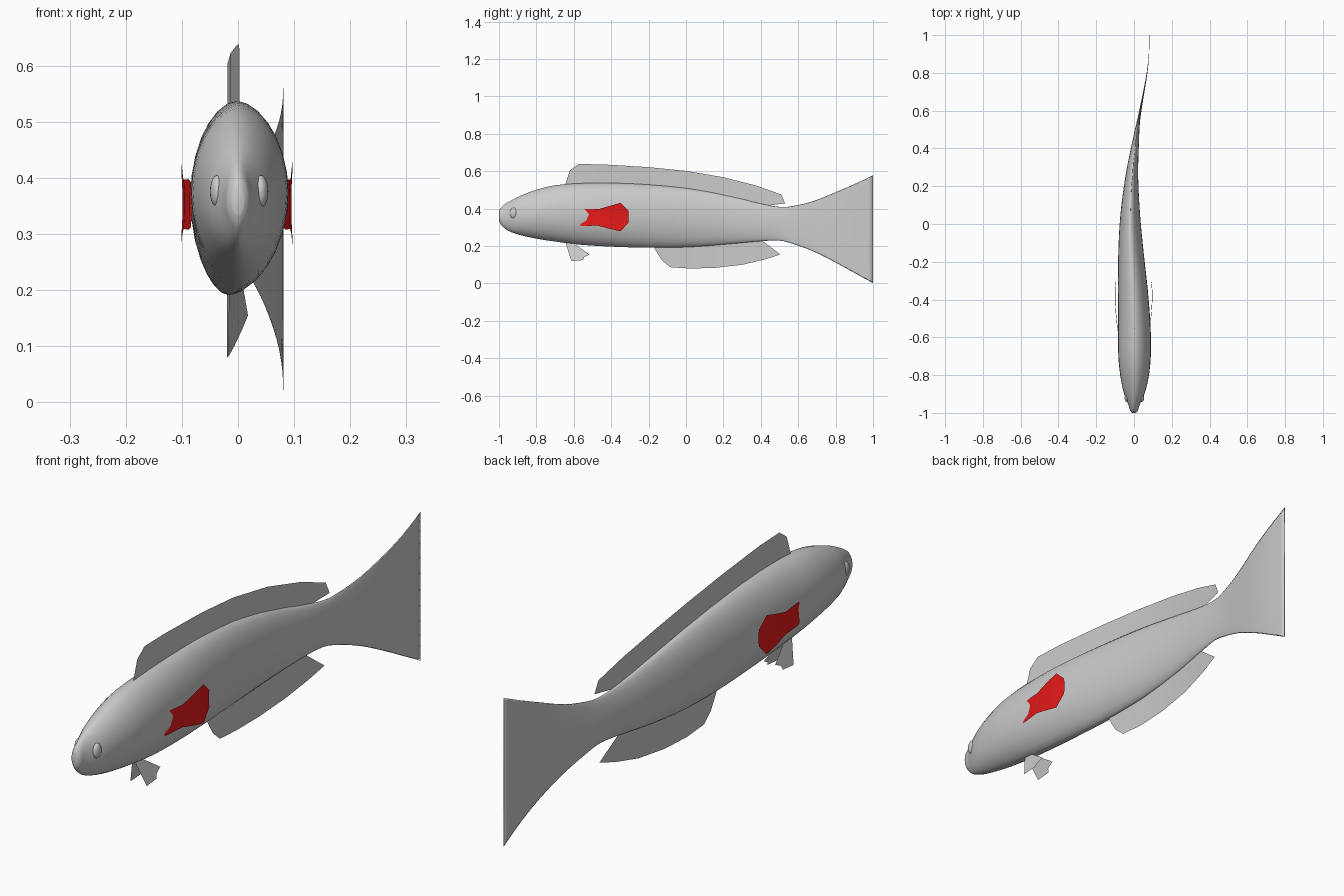
import bpy, bmesh, math
from mathutils import Vector

if "Cube" in bpy.data.objects:
    bpy.data.objects.remove(bpy.data.objects["Cube"])

# Body stations: y, bottom z, top z, half width, spine x
STATIONS = [
    (-1.0, .335, .385, .010, 0), (-.99, .315, .405, .020, 0),
    (-.965, .291, .426, .027, 0), (-.93, .273, .446, .042, .001),
    (-.88, .257, .471, .060, .002), (-.8, .240, .501, .076, .003),
    (-.7, .224, .525, .086, .003), (-.55, .206, .536, .086, .002),
    (-.35, .195, .536, .079, -.006), (-.15, .191, .525, .067, -.016),
    (.05, .196, .503, .052, -.020), (.25, .212, .464, .034, -.012),
    (.4, .226, .427, .021, .004), (.5, .229, .410, .012, .017),
    (.57, .212, .414, .007, .028), (.68, .172, .440, .004, .048),
    (.8, .112, .488, .002, .069), (.9, .057, .531, .001, .079),
    (1.0, .002, .578, .0005, .081)]


def spine(y):
    for a, b in zip(STATIONS, STATIONS[1:]):
        if y <= b[0]:
            t = max(0, (y - a[0]) / (b[0] - a[0]))
            return a[4] + t * (b[4] - a[4])
    return STATIONS[-1][4]


def make(name, verts, faces, color=None):
    me = bpy.data.meshes.new(name)
    me.from_pydata(verts, [], faces)
    bm = bmesh.new()
    bm.from_mesh(me)
    bmesh.ops.recalc_face_normals(bm, faces=bm.faces)
    bm.to_mesh(me)
    bm.free()
    ob = bpy.data.objects.new(name, me)
    bpy.context.collection.objects.link(ob)
    me.shade_smooth()
    if color:
        mat = bpy.data.materials.new(name)
        mat.diffuse_color = color
        mat.use_nodes = True
        mat.node_tree.nodes["Principled BSDF"].inputs["Base Color"].default_value = mat.diffuse_color
        me.materials.append(mat)
    return ob


def catmull(a, b, c, d, t):
    return [.5 * (2*q + (r-p)*t + (2*p-5*q+4*r-s)*t*t + (3*q-p-3*r+s)*t**3)
            for p, q, r, s in zip(a, b, c, d)]


def strip(name, base, edge, xfun):
    """Thin fin sheet between a base line and an outer edge, as (y, z) points."""
    n = len(base)
    verts = [(xfun(y, z), y, z) for y, z in base + edge]
    return make(name, verts, [(i, i+1, n+i+1, n+i) for i in range(n-1)])


# Body with tail fin: lofted pointed-oval sections along a curved spine
rows = []
for i in range(len(STATIONS) - 1):
    a, b, c, d = [STATIONS[min(max(j, 0), len(STATIONS)-1)] for j in range(i-1, i+3)]
    rows += [catmull(a, b, c, d, t / 3) for t in range(3)]
rows.append(STATIONS[-1])
N = 28
verts, faces = [], []
for y, lo, hi, w, x in rows:
    for k in range(N):
        a = 2 * math.pi * k / N
        c = math.cos(a)
        verts.append((x + w * math.copysign(abs(c) ** 1.15, c), y,
                      (lo+hi)/2 + (hi-lo)/2 * math.sin(a)))
for i in range(len(rows) - 1):
    for k in range(N):
        m = (k + 1) % N
        faces.append((i*N+k, i*N+m, (i+1)*N+m, (i+1)*N+k))
faces += [tuple(range(N)), tuple(range(len(verts)-N, len(verts)))]
make("body_and_tail", verts, faces)

# Dorsal fin
on_spine = lambda y, z: spine(y)
strip("dorsal_fin",
      [(-.63, .515), (-.62, .52), (-.58, .52), (-.45, .52), (-.2, .515), (0, .495),
       (.15, .47), (.3, .435), (.4, .415), (.42, .414)],
      [(-.645, .53), (-.62, .605), (-.575, .638), (-.45, .637), (-.2, .622), (0, .602),
       (.2, .568), (.38, .522), (.51, .475), (.53, .428)], on_spine)

# Anal fin
strip("anal_fin",
      [(-.165, .2), (-.14, .2), (-.08, .2), (.02, .205), (.15, .215), (.27, .225),
       (.36, .235), (.40, .235)],
      [(-.17, .19), (-.13, .125), (-.085, .087), (.02, .08), (.15, .083), (.3, .1),
       (.42, .128), (.505, .155)], on_spine)

# Pelvic fins
for s, side in ((-1, "left"), (1, "right")):
    strip("pelvic_fin_" + side,
          [(-.645, .222), (-.635, .22), (-.62, .22), (-.605, .217)],
          [(-.613, .12), (-.55, .125), (-.545, .14), (-.515, .155)],
          lambda y, z: .003 + s * (.008 + (.21 - z) * .3))

# Red pectoral fins, bowed outward from the flanks
for s, side in ((-1, "left"), (1, "right")):
    prof = [(-.575, .312, .393, .082), (-.56, .308, .398, .086), (-.47, .309, .397, .095),
            (-.41, .293, .414, .099), (-.35, .279, .431, .099), (-.308, .325, .390, .095)]
    vs, fs = [], []
    for y, lo, hi, x in prof:
        for t in range(4):
            bow = .003 * (1 - abs(t - 1.5) / 1.5)
            vs.append((s * (x - bow) - .002, y, lo + (hi - lo) * t / 3))
    for i in range(len(prof) - 1):
        for t in range(3):
            fs.append((4*i+t, 4*i+t+1, 4*i+t+5, 4*i+t+4))
    make("pectoral_fin_" + side, vs, fs, (.8, .01, .01, 1))

# Eyes
for s, side in ((-1, "left"), (1, "right")):
    bpy.ops.mesh.primitive_uv_sphere_add(segments=20, ring_count=12, radius=1,
                                         location=(s * .038 + .002, -.921, .376))
    eye = bpy.context.object
    eye.name = "eye_" + side
    eye.scale = (.014, .021, .029)
    bpy.ops.object.shade_smooth()
